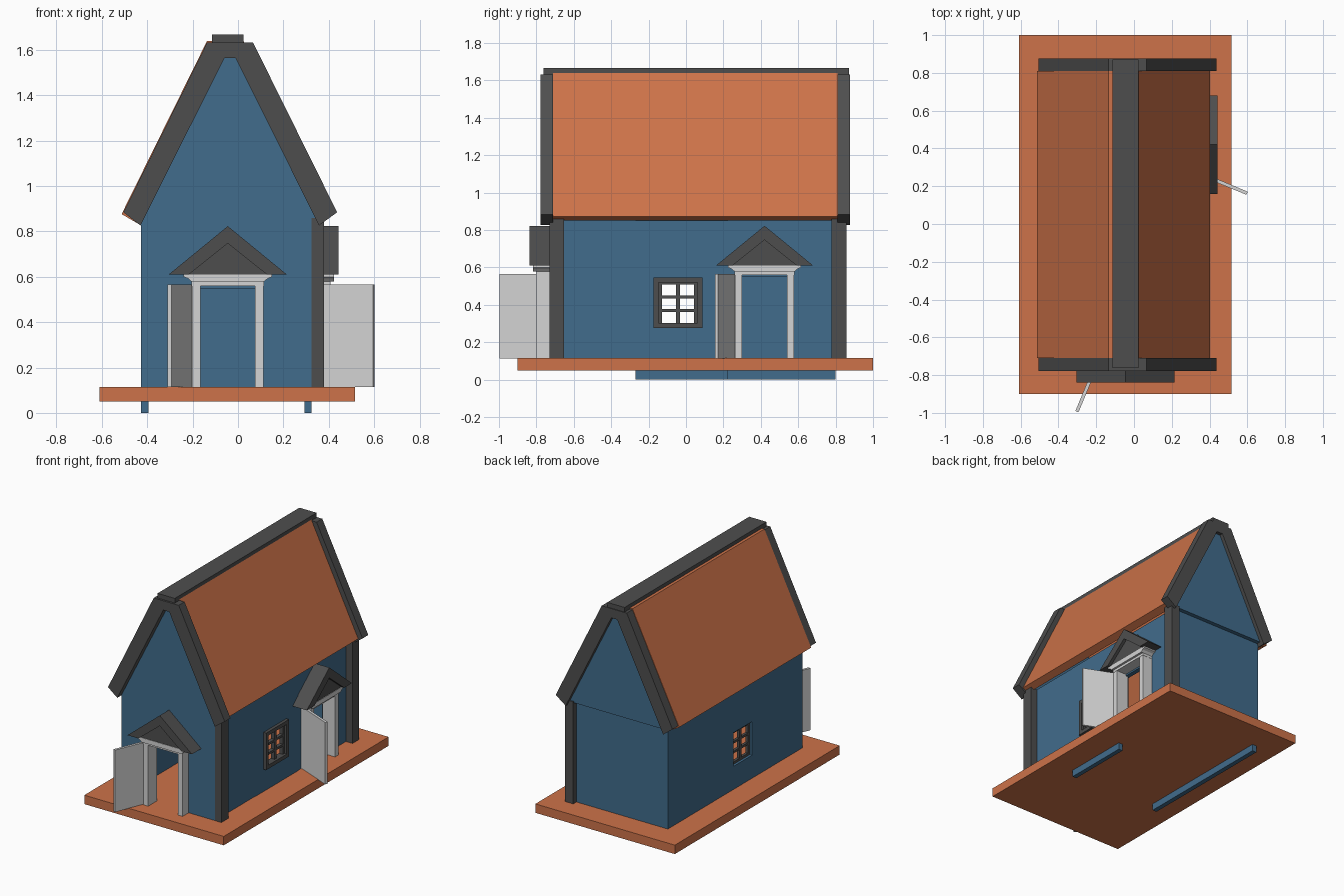
import bpy, bmesh, math
from mathutils import Matrix, Vector

if "Cube" in bpy.data.objects:
    bpy.data.objects.remove(bpy.data.objects["Cube"])


def material(name, rgb):
    m = bpy.data.materials.new(name)
    m.diffuse_color = (*rgb, 1)
    m.use_nodes = True
    m.node_tree.nodes["Principled BSDF"].inputs["Base Color"].default_value = m.diffuse_color
    return m


BLUE = material("blue wall", (0.053, 0.15, 0.262))
ORANGE = material("terracotta", (0.61, 0.17, 0.067))
DARK = material("dark grey trim", (0.076, 0.076, 0.076))
WHITE = material("pale grey", (0.66, 0.66, 0.66))


def finish(name, bm, mat, matrix=None):
    if matrix:
        bm.transform(matrix)
    bmesh.ops.recalc_face_normals(bm, faces=bm.faces)
    me = bpy.data.meshes.new(name)
    bm.to_mesh(me)
    bm.free()
    me.materials.append(mat)
    ob = bpy.data.objects.new(name, me)
    bpy.context.collection.objects.link(ob)
    return ob


def boxes(name, ranges, mat, matrix=None):
    """Each range is x0, x1, y0, y1, z0, z1."""
    bm = bmesh.new()
    for x0, x1, y0, y1, z0, z1 in ranges:
        t = Matrix.Translation(((x0 + x1) / 2, (y0 + y1) / 2, (z0 + z1) / 2))
        bmesh.ops.create_cube(bm, size=1, matrix=t @ Matrix.Diagonal((x1 - x0, y1 - y0, z1 - z0, 1)))
    return finish(name, bm, mat, matrix)


def prism(name, pts, y0, y1, mat, matrix=None):
    """Extrude an x-z outline along y."""
    bm = bmesh.new()
    face = bm.faces.new([bm.verts.new((x, y0, z)) for x, z in pts])
    ext = bmesh.ops.extrude_face_region(bm, geom=[face])["geom"]
    bmesh.ops.translate(bm, vec=(0, y1 - y0, 0), verts=[v for v in ext if isinstance(v, bmesh.types.BMVert)])
    return finish(name, bm, mat, matrix)


def cut(ob, hole):
    """Cut a box opening and drop the cutter."""
    cutter = boxes("cutter", [hole], ob.data.materials[0])
    mod = ob.modifiers.new("opening", "BOOLEAN")
    mod.operation = "DIFFERENCE"
    mod.solver = "EXACT"
    mod.object = cutter
    deps = bpy.context.evaluated_depsgraph_get()
    me = bpy.data.meshes.new_from_object(ob.evaluated_get(deps))
    ob.modifiers.clear()
    ob.data = me
    bpy.data.objects.remove(cutter)


# Base plate and wall feet below it
boxes("base_plate", [(-0.61, 0.515, -0.9, 1.0, 0.05, 0.115)], ORANGE)
boxes("left_foot", [(-0.428, -0.394, -0.27, 0.80, 0, 0.05)], BLUE)
boxes("right_foot", [(0.292, 0.325, -0.27, 0.225, 0, 0.05)], BLUE)

# Walls
F, T = 0.115, 0.86
front = boxes("front_wall", [(-0.428, 0.33, -0.73, -0.696, F, T)], BLUE)
cut(front, (-0.175, 0.085, -0.9, -0.6, 0.05, 0.548))
boxes("back_wall", [(-0.428, 0.33, 0.786, 0.82, F, T)], BLUE)
left = boxes("left_wall", [(-0.428, -0.394, -0.696, 0.786, F, T)], BLUE)
cut(left, (-0.6, -0.3, -0.15, 0.066, 0.283, 0.528))
boxes("right_wall_front", [(0.292, 0.325, -0.696, -0.27, F, T)], BLUE)
window_wall = boxes("right_wall_window", [(0.292, 0.328, -0.27, 0.225, F, T)], BLUE)
cut(window_wall, (0.2, 0.5, -0.15, 0.066, 0.283, 0.528))
door_wall = boxes("right_wall_door", [(0.292, 0.325, 0.225, 0.786, F, T)], BLUE)
cut(door_wall, (0.2, 0.5, 0.29, 0.55, 0.05, 0.548))

# Right corner posts
boxes("front_corner_post", [(0.325, 0.378, -0.731, -0.651, F, T)], DARK)
boxes("back_corner_post", [(0.31, 0.378, 0.779, 0.857, F, T)], DARK)

# Gables
C = -0.035
gable = [(-0.428, 0.85), (0.355, 0.85), (C + 0.015, 1.59), (C - 0.015, 1.59)]
prism("front_gable", gable, -0.731, -0.69, BLUE)
prism("back_gable", gable, 0.78, 0.85, BLUE)

# Verge boards: one chevron at each end
barge = [(-0.505, 0.884), (-0.136, 1.633), (0.066, 1.633), (0.437, 0.884),
         (0.357, 0.826), (C + 0.024, 1.565), (C - 0.024, 1.565), (-0.43, 0.826)]
prism("front_verge_boards", barge, -0.777, -0.71, DARK)
prism("back_verge_boards", barge, 0.811, 0.877, DARK)

# Roof slopes and ridge cap
prism("left_roof", [(-0.513, 0.876), (-0.136, 1.64), (C, 1.64), (C, 1.59), (-0.43, 0.828)],
      -0.71, 0.811, ORANGE)
prism("right_roof", [(0.402, 0.872), (0.024, 1.64), (C, 1.64), (C, 1.59), (0.352, 0.85)],
      -0.71, 0.811, ORANGE)
boxes("ridge_cap", [(-0.115, 0.024, -0.763, 0.872, 1.633, 1.667)], DARK)


# Doorway: built facing -y around x = 0, then placed
def doorway(side, matrix):
    boxes(side + "_door_jambs", [(-0.158, -0.12, -0.07, 0.03, F, 0.565),
                                 (0.12, 0.158, -0.07, 0.03, F, 0.565)], WHITE, matrix)
    boxes(side + "_door_lintel", [(-0.16, 0.16, -0.072, 0.03, 0.56, 0.583)], WHITE, matrix)
    prism(side + "_door_cornice", [(-0.16, 0.578), (-0.175, 0.592), (-0.195, 0.6), (-0.195, 0.611),
                                   (0.195, 0.611), (0.195, 0.6), (0.175, 0.592), (0.16, 0.578)],
          -0.088, 0.02, WHITE, matrix)
    prism(side + "_pediment_roof", [(-0.26, 0.61), (0, 0.823), (0.26, 0.61),
                                    (0.172, 0.61), (0, 0.747), (-0.172, 0.61)],
          -0.108, 0.02, DARK, matrix)
    prism(side + "_pediment_panel", [(-0.18, 0.611), (0, 0.755), (0.18, 0.611)], -0.085, 0.02, DARK, matrix)
    # Open leaf, hinged at the left jamb
    swing = Matrix.Translation((-0.15, -0.005, 0)) @ Matrix.Rotation(math.radians(-112.5), 4, "Z")
    boxes(side + "_door_leaf", [(0, 0.28, -0.009, 0.009, 0.113, 0.565)], WHITE, matrix @ swing)


doorway("front", Matrix.Translation((-0.045, -0.73, 0)))
doorway("side", Matrix.Translation((0.335, 0.42, 0)) @ Matrix.Rotation(math.pi / 2, 4, "Z"))


# Windows: rectangular ring and a sash with 2 x 3 panes
def ring(x0, x1, y0, y1, z0, z1, w):
    return [(x0, x1, y0, y0 + w, z0, z1), (x0, x1, y1 - w, y1, z0, z1),
            (x0, x1, y0 + w, y1 - w, z0, z0 + w), (x0, x1, y0 + w, y1 - w, z1 - w, z1)]


def sash(name, x0, x1):
    parts = ring(x0, x1, -0.152, 0.068, 0.276, 0.535, 0.025)
    parts.append((x0, x1, -0.053, -0.031, 0.3, 0.512))
    parts += [(x0, x1, -0.128, 0.044, z - 0.008, z + 0.008) for z in (0.371, 0.442)]
    boxes(name, parts, DARK)


sash("right_window_sash", 0.305, 0.332)
boxes("right_window_frame", ring(0.3, 0.35, -0.174, 0.088, 0.277, 0.547, 0.027), DARK)
sash("left_window_sash", -0.41, -0.39)
